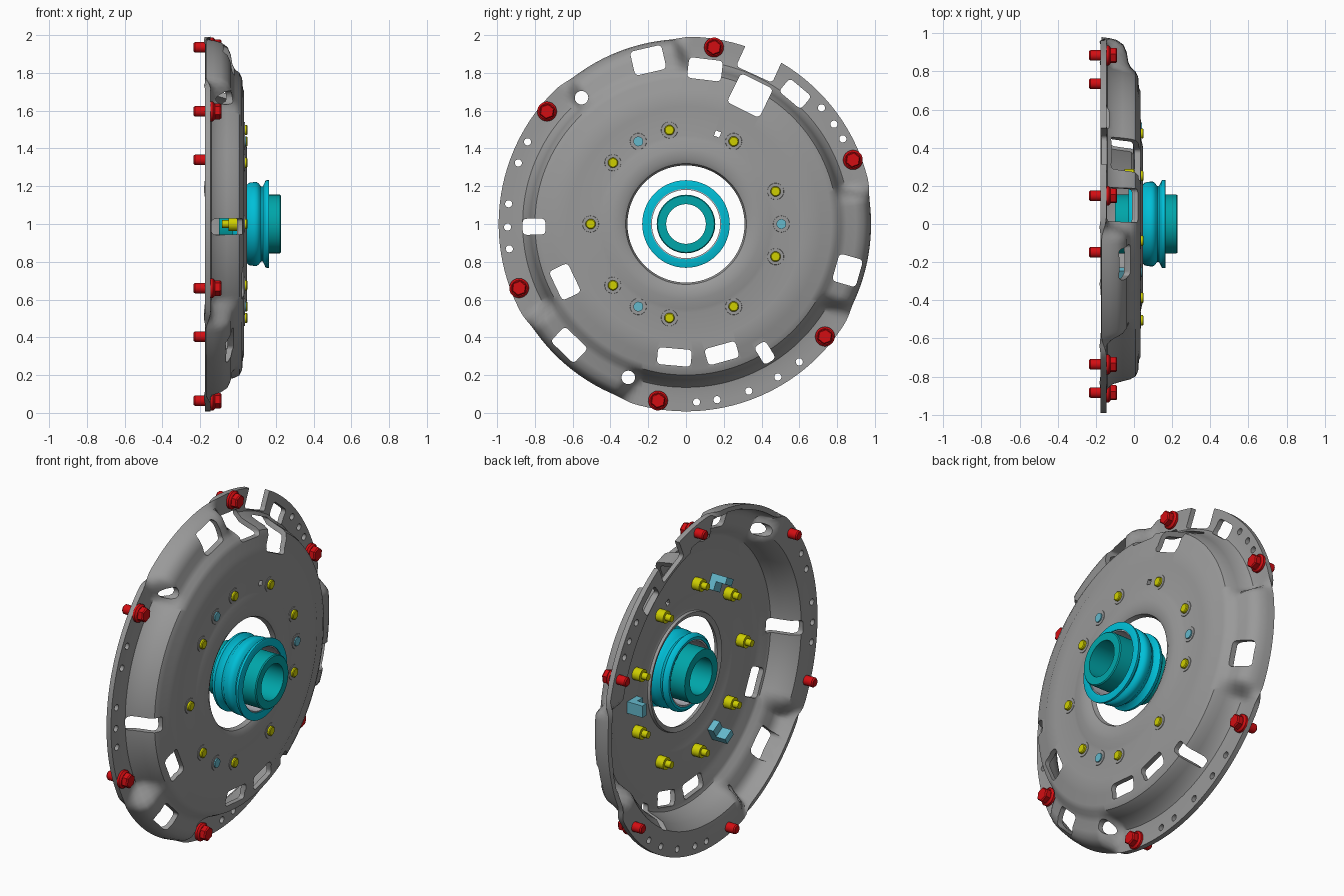
import bpy, bmesh, math
from mathutils import Matrix, Vector

if "Cube" in bpy.data.objects:
    bpy.data.objects.remove(bpy.data.objects["Cube"])


def material(name, rgb):
    m = bpy.data.materials.new(name)
    m.diffuse_color = (*rgb, 1)
    m.use_nodes = True
    m.node_tree.nodes["Principled BSDF"].inputs["Base Color"].default_value = m.diffuse_color
    return m


STEEL = material("steel grey", (0.32, 0.32, 0.32))
RED = material("bolt red", (0.65, 0.004, 0.006))
YELLOW = material("rivet yellow", (0.62, 0.62, 0.0))
BLUE = material("clip blue", (0.13, 0.48, 0.6))
CYAN = material("sleeve cyan", (0.0, 0.52, 0.68))
TEAL = material("hub teal", (0.0, 0.38, 0.4))
SILVER = material("ring silver", (0.5, 0.5, 0.55))


def frame(r=0.0, deg=0.0):
    """Local X radial, Y tangential, Z along the axle (world x)."""
    c, s = math.cos(math.radians(deg)), math.sin(math.radians(deg))
    return Matrix(((0, 0, 1, 0), (c, -s, 0, r * c), (s, c, 0, 1 + r * s), (0, 0, 0, 1)))


def finish(name, bm, mat, angle=35):
    bmesh.ops.remove_doubles(bm, verts=bm.verts, dist=1e-5)
    bmesh.ops.recalc_face_normals(bm, faces=bm.faces)
    me = bpy.data.meshes.new(name)
    bm.to_mesh(me)
    bm.free()
    ob = bpy.data.objects.new(name, me)
    bpy.context.collection.objects.link(ob)
    me.materials.append(mat)
    smooth(ob, angle)
    return ob


def smooth(ob, angle=35):
    bpy.ops.object.select_all(action='DESELECT')
    ob.select_set(True)
    bpy.context.view_layer.objects.active = ob
    bpy.ops.object.shade_smooth_by_angle(angle=math.radians(angle))


def lathe(bm, profile, segs, mat4, closed=False):
    """Spin (height, radius) points about the local axle."""
    rings = [[bm.verts.new(mat4 @ Vector((r * math.cos(a), r * math.sin(a), h)))
              for a in (math.tau * i / segs for i in range(segs))] for h, r in profile]
    pairs = list(zip(rings, rings[1:])) + ([(rings[-1], rings[0])] if closed else [])
    for a, b in pairs:
        for i in range(segs):
            j = (i + 1) % segs
            bm.faces.new((a[i], a[j], b[j], b[i]))
    if not closed:
        bm.faces.new(rings[0])
        bm.faces.new(rings[-1])


def prism(bm, pts, lo, hi, mat4):
    """Extrude a flat outline along the axle."""
    a = [bm.verts.new(mat4 @ Vector((x, y, lo))) for x, y in pts]
    b = [bm.verts.new(mat4 @ Vector((x, y, hi))) for x, y in pts]
    n = len(pts)
    bm.faces.new(a[::-1])
    bm.faces.new(b)
    for i in range(n):
        bm.faces.new((a[i], a[(i + 1) % n], b[(i + 1) % n], b[i]))


def round_rect(w, h, rad):
    pts = []
    for k, (sx, sy) in enumerate(((1, 1), (-1, 1), (-1, -1), (1, -1))):
        for i in range(4):
            a = math.radians(90 * k + 30 * i)
            pts.append((sx * (w / 2 - rad) + rad * math.cos(a), sy * (h / 2 - rad) + rad * math.sin(a)))
    return pts


# Pressed cover: one shared face, then a low flange or a tall dome at the rim
FACE = [(.31, .01), (.32, .035), (.345, .048), (.40, .048), (.45, .037), (.47, .033),
        (.62, .033), (.70, .033), (.715, .026), (.77, .022), (.80, .008)]
FLANGE = [(.815, -.02), (.825, -.06), (.84, -.11), (.865, -.14), (.90, -.145), (.95, -.145), (.992, -.145)]
DOME = [(.82, -.015), (.85, -.03), (.90, -.038), (.94, -.055), (.965, -.09), (.975, -.13), (.98, -.17)]
BOLT_ANGLES = [21 + 60 * k for k in range(6)]


def flange_amount(deg):
    p = (deg - 21 + 60) % 120 - 60          # bolts sit at 0 and +-60, flange runs 0 to 60
    d = max(0, -p - 7) if p < 0 else 0      # distance into the dome sector
    d = min(d, max(0, p + 60 - 7)) if p < 0 else 0
    t = max(0, 1 - d / 7)
    return t * t * (3 - 2 * t)


SEG = 288
bm = bmesh.new()
grid = []
for i in range(SEG):
    deg = 360 * i / SEG
    t = flange_amount(deg)
    rim = [(f[0] * t + d[0] * (1 - t), f[1] * t + d[1] * (1 - t)) for f, d in zip(FLANGE, DOME)]
    m = frame(0, deg)
    grid.append([bm.verts.new(m @ Vector((r, 0, h))) for r, h in FACE + rim])
for i in range(SEG):
    a, b = grid[i], grid[(i + 1) % SEG]
    for j in range(len(a) - 1):
        bm.faces.new((a[j], a[j + 1], b[j + 1], b[j]))
cover = finish("cover", bm, STEEL)
if sum(p.normal.x * p.area for p in cover.data.polygons) < 0:
    cover.data.flip_normals()
sol = cover.modifiers.new("thickness", 'SOLIDIFY')
sol.thickness, sol.offset = 0.03, -1

# Windows (angle, radius, radial size, tangential size), rim notch and holes
WINDOWS = [(103, .89, .13, .17), (83, .825, .11, .18), (63.5, .76, .17, .19), (50, .90, .09, .15),
           (-16, .89, .13, .15), (226, .89, .11, .17), (205.5, .71, .11, .17), (181, .805, .12, .085),
           (265, .707, .09, .18), (285.5, .71, .09, .17), (301.5, .80, .11, .07)]
bm = bmesh.new()
for deg, r, w, h in WINDOWS:
    prism(bm, round_rect(w, h, .02), -.4, .3, frame(r, deg))
prism(bm, round_rect(.03, .03, .003), -.4, .3, frame(.505, 70.7))
prism(bm, round_rect(.30, .21, .02), -.4, .3, frame(1.02, 65.5))
for deg in (40.6, 34, 28.5, 152.6, 160, 173.5, 181, 188, 273.4, 280, 290.6, 301, 309.4):
    lathe(bm, [(-.4, .019), (.3, .019)], 16, frame(.945, deg))
for deg in (129.6, 249.4):
    lathe(bm, [(-.4, .036), (.3, .036)], 20, frame(.868, deg))
cutter = finish("window_cutter", bm, STEEL)
cutter.hide_render = True
cut = cover.modifiers.new("windows", 'BOOLEAN')
cut.object, cut.operation, cut.solver = cutter, 'DIFFERENCE', 'EXACT'
bpy.context.view_layer.objects.active = cover
for mod in ("thickness", "windows"):
    bpy.ops.object.modifier_apply(modifier=mod)
bpy.data.objects.remove(cutter)
smooth(cover, 35)

# Flanged hex bolts
bm = bmesh.new()
for deg in BOLT_ANGLES:
    m = frame(.947, deg)
    lathe(bm, [(-.235, .022), (-.228, .028), (-.14, .028)], 20, m)
    lathe(bm, [(-.145, .052), (-.132, .052), (-.122, .042)], 28, m)
    lathe(bm, [(-.125, .042), (-.095, .042), (-.088, .036)], 6, m)
finish("bolts", bm, RED)

# Rivets with a shoulder and tip behind the cover, and their seats
bm, seats = bmesh.new(), bmesh.new()
for k in range(9):
    lathe(bm, [(-.085, .02), (-.05, .02), (-.05, .036), (-.0, .036), (.0, .027), (.046, .027), (.05, .022)],
          20, frame(.505, 20 + 40 * k))
for deg in [20 + 40 * k for k in range(9)] + [0, 120, 240]:
    lathe(seats, [(.03, .045), (.036, .043), (.036, .028), (.03, .028)], 24, frame(.505, deg), True)
finish("rivets", bm, YELLOW)
finish("rivet_seats", seats, STEEL)

# Spring clips: a pin through the cover with an angled block behind
bm = bmesh.new()
for deg in (0, 120, 240):
    m = frame(.505, deg)
    lathe(bm, [(-.02, .026), (.042, .026)], 20, m)
    prism(bm, [(-.04, -.035), (.05, -.035), (.05, .035), (-.04, .035)], -.04, .0, m)
    prism(bm, [(.01, -.035), (.05, -.035), (.05, .035), (.01, .035)], -.10, -.035, m)
finish("clips", bm, BLUE)

# Release bearing: ribbed sleeve, thin race and inner hub tube
bm = bmesh.new()
SLEEVE = [(-.03, .19), (-.03, .205), (-.015, .22), (.0, .222), (.015, .205), (.03, .198), (.045, .205),
          (.058, .218), (.085, .222), (.1, .222), (.112, .212), (.122, .198), (.132, .2), (.145, .228),
          (.152, .232), (.163, .232), (.165, .228), (.165, .187)]
lathe(bm, SLEEVE, 64, frame(), True)
finish("sleeve", bm, CYAN, 40)
bm = bmesh.new()
lathe(bm, [(-.025, .181), (-.025, .19), (.158, .19), (.158, .181)], 64, frame(), True)
finish("race", bm, SILVER)
bm = bmesh.new()
lathe(bm, [(-.10, .105), (-.10, .155), (.222, .155), (.228, .150), (.228, .105)], 64, frame(), True)
finish("hub", bm, TEAL)
